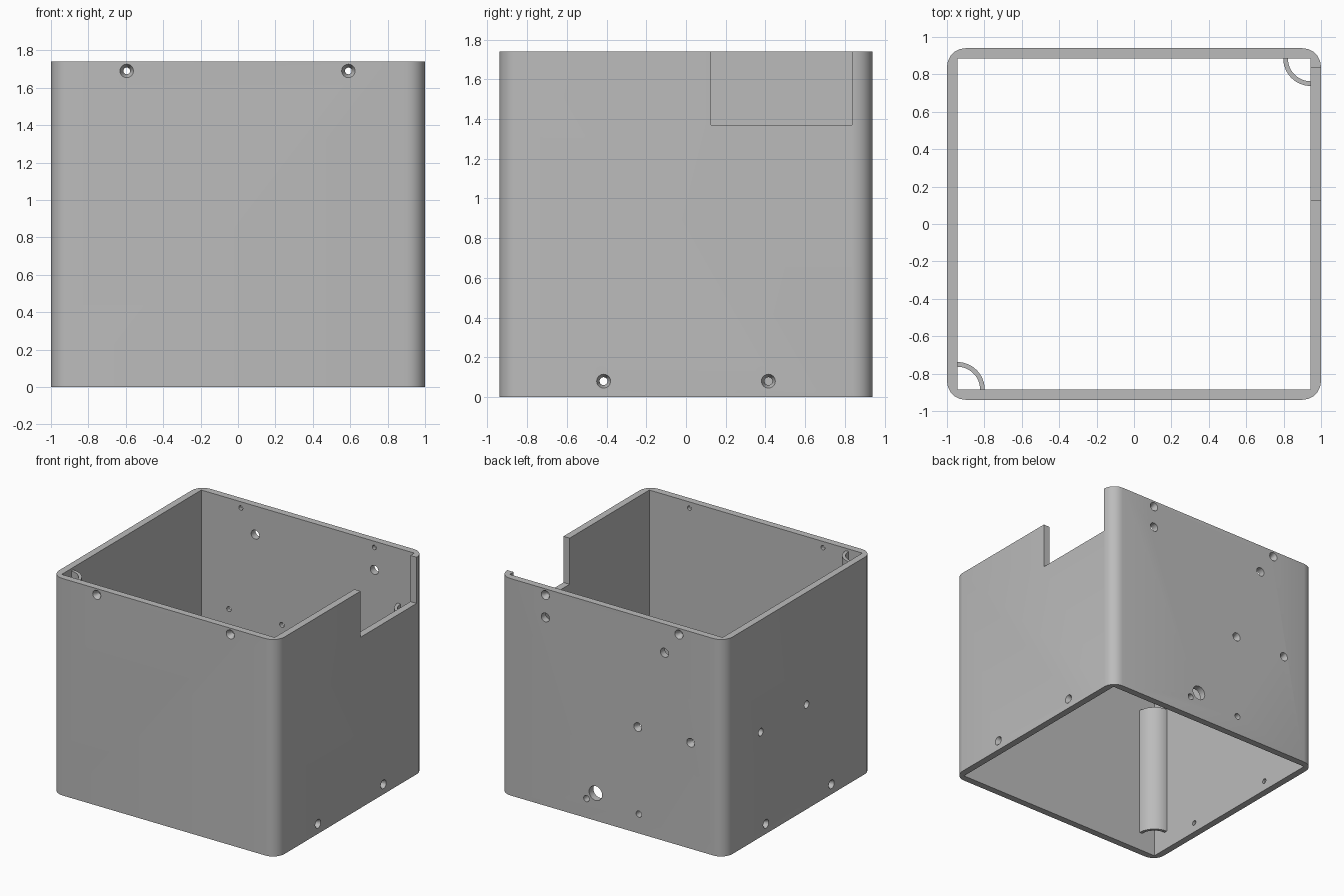
import bpy, bmesh, math
from mathutils import Vector, Matrix

if "Cube" in bpy.data.objects:
    bpy.data.objects.remove(bpy.data.objects["Cube"])

H = 1.74
OX, OY = 1.0, 0.94          # outer half sizes
IX, IY = 0.945, 0.885       # inner half sizes

grey = bpy.data.materials.new("plastic grey")
grey.diffuse_color = (0.5, 0.5, 0.5, 1)
grey.use_nodes = True
grey.node_tree.nodes["Principled BSDF"].inputs["Base Color"].default_value = grey.diffuse_color


def make(name, bm):
    bmesh.ops.recalc_face_normals(bm, faces=bm.faces[:])
    me = bpy.data.meshes.new(name)
    bm.to_mesh(me)
    bm.free()
    ob = bpy.data.objects.new(name, me)
    bpy.context.collection.objects.link(ob)
    me.materials.append(grey)
    return ob


def prism(name, pts, z0, z1):
    bm = bmesh.new()
    f = bm.faces.new([bm.verts.new((x, y, z0)) for x, y in pts])
    r = bmesh.ops.extrude_face_region(bm, geom=[f])
    vs = [v for v in r["geom"] if isinstance(v, bmesh.types.BMVert)]
    bmesh.ops.translate(bm, verts=vs, vec=(0, 0, z1 - z0))
    return make(name, bm)


def box(name, x0, x1, y0, y1, z0, z1):
    return prism(name, [(x0, y0), (x1, y0), (x1, y1), (x0, y1)], z0, z1)


def cone(name, p, normal, r_in, r_out, start, end):
    """Round cutter along the wall normal: radius r_in at start, r_out at end."""
    bm = bmesh.new()
    n = Vector(normal)
    mat = Matrix.Translation(Vector(p) + n * (start + end) / 2) @ n.to_track_quat('Z', 'Y').to_matrix().to_4x4()
    bmesh.ops.create_cone(bm, cap_ends=True, segments=24, radius1=r_in, radius2=r_out,
                          depth=end - start, matrix=mat)
    return make(name, bm)


def cut(ob, cutter):
    m = ob.modifiers.new("cut", 'BOOLEAN')
    m.operation = 'DIFFERENCE'
    m.solver = 'EXACT'
    m.object = cutter
    dg = bpy.context.evaluated_depsgraph_get()
    me = bpy.data.meshes.new_from_object(ob.evaluated_get(dg))
    ob.modifiers.clear()
    ob.data = me
    bpy.data.objects.remove(cutter)


# outer shell with rounded vertical corners
R, N = 0.1, 5
pts = []
for i, (sx, sy) in enumerate([(1, 1), (-1, 1), (-1, -1), (1, -1)]):
    for k in range(N + 1):
        a = math.pi / 2 * (i + k / N)
        pts.append((sx * (OX - R) + R * math.cos(a), sy * (OY - R) + R * math.sin(a)))
case = prism("case_walls", pts, 0, H)

# open inside and side notch
cut(case, box("inside_cutter", -IX, IX, -IY, IY, -0.2, H + 0.2))
cut(case, box("notch_cutter", 0.9, 1.1, 0.125, 0.835, 1.37, H + 0.2))


def hole(p, n, r, sink=None):
    cut(case, cone("hole_cutter", p, n, r, r, -0.08, 0.04))
    if sink:
        k = (sink - r) / 0.035
        cut(case, cone("sink_cutter", p, n, r, sink + k * 0.01, -0.035, 0.01))


# countersunk screw holes: top front/back and bottom left/right
for s in (-1, 1):
    for x in (-0.595, 0.59):
        hole((x, s * OY, 1.69), (0, s, 0), 0.018, 0.036)
    for y in (-0.415, 0.415):
        hole((s * OX, y, 0.08), (s, 0, 0), 0.02, 0.035)

# back wall holes: x, z, radius, countersink radius
for x, z, r, sink in [(0.59, 1.51, 0.036, None), (-0.467, 1.51, 0.036, None),
                      (-0.23, 0.85, 0.02, 0.035), (-0.70, 0.85, 0.02, 0.035),
                      (0.144, 0.22, 0.058, None), (0.225, 0.155, 0.025, None),
                      (-0.24, 0.155, 0.025, None)]:
    hole((x, OY, z), (0, 1, 0), r, sink)

# left wall holes
for y in (-0.1, 0.48):
    hole((-OX, y, 0.84), (-1, 0, 0), 0.03)


# quarter-round tubes in two opposite inner corners
def corner_tube(name, s, z0, z1, ro=0.147, ri=0.122, n=12):
    e = 0.004  # sink slightly into the walls
    ring = [(ro, -e)] + [(ro * math.cos(math.pi / 2 * k / n), ro * math.sin(math.pi / 2 * k / n)) for k in range(n + 1)]
    ring += [(-e, ro), (-e, ri)]
    ring += [(ri * math.cos(math.pi / 2 * k / n), ri * math.sin(math.pi / 2 * k / n)) for k in range(n, -1, -1)]
    ring += [(ri, -e)]
    return prism(name, [(s * (IX - u), s * (IY - v)) for u, v in ring], z0, z1)


parts = [case,
         corner_tube("back_right_tube", 1, 0.15, 1.3),
         corner_tube("front_left_tube", -1, 0.15, 1.22),
         corner_tube("front_left_tube_top", -1, 1.4, 1.72)]

# smooth curved faces, keep edges sharp
for ob in parts:
    bpy.ops.object.select_all(action='DESELECT')
    ob.select_set(True)
    bpy.context.view_layer.objects.active = ob
    bpy.ops.object.shade_smooth_by_angle(angle=math.radians(30))
